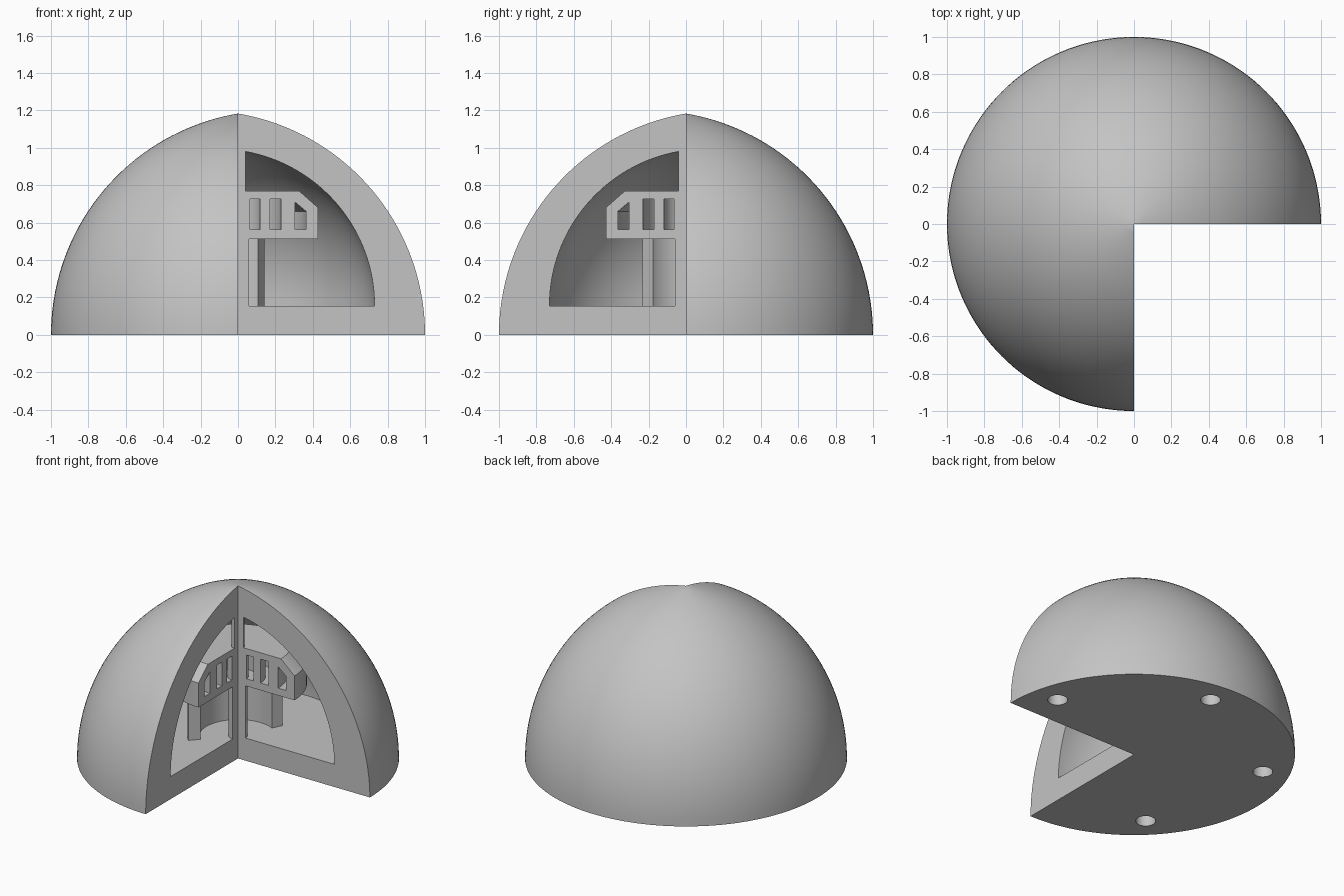
import bpy, bmesh
from math import radians, cos, sin, sqrt, pi, atan2
from mathutils import Matrix, Vector

cube = bpy.data.objects.get("Cube")
if cube:
    bpy.data.objects.remove(cube, do_unlink=True)

GREY = (0.55, 0.55, 0.55, 1.0)
grey = bpy.data.materials.new("plain_grey")
grey.use_nodes = True
grey.diffuse_color = GREY
grey.node_tree.nodes["Principled BSDF"].inputs["Base Color"].default_value = GREY


def arc(center_x, center_z, radius, start, end, steps):
    """Points (r, z) along a circular arc."""
    angles = [start + (end - start) * i / steps for i in range(steps + 1)]
    return [(center_x + radius * cos(a), center_z + radius * sin(a)) for a in angles]


def sweep(name, loops, start, end, steps):
    """Sweep closed (r, z) loops about z and cap both ends; later loops are holes."""
    bm = bmesh.new()
    rings = []
    for loop in loops:
        rows = []
        for i in range(steps + 1):
            a = start + (end - start) * i / steps
            rows.append([bm.verts.new((r * cos(a), r * sin(a), z)) for r, z in loop])
        n = len(loop)
        for low, high in zip(rows, rows[1:]):
            for j in range(n):
                k = (j + 1) % n
                if loop[j][0] > 0 or loop[k][0] > 0:
                    bm.faces.new((low[j], low[k], high[k], high[j]))
        rings.append((rows[0], rows[-1]))
    # End caps
    for side, angle in ((0, start), (1, end)):
        edges = []
        for ring in rings:
            pts = ring[side]
            for j, v in enumerate(pts):
                w = pts[(j + 1) % len(pts)]
                edges.append(bm.edges.get((v, w)) or bm.edges.new((v, w)))
        bmesh.ops.triangle_fill(bm, edges=edges, use_beauty=True,
                                normal=Vector((-sin(angle), cos(angle), 0)))
    bmesh.ops.remove_doubles(bm, verts=bm.verts[:], dist=1e-5)
    bmesh.ops.recalc_face_normals(bm, faces=bm.faces[:])
    return finish(name, bm)


def finish(name, bm):
    mesh = bpy.data.meshes.new(name)
    bm.to_mesh(mesh)
    bm.free()
    mesh.materials.append(grey)
    obj = bpy.data.objects.new(name, mesh)
    bpy.context.collection.objects.link(obj)
    return obj


def smooth(obj):
    bpy.ops.object.select_all(action="DESELECT")
    obj.select_set(True)
    bpy.context.view_layer.objects.active = obj
    bpy.ops.object.shade_smooth_by_angle(angle=radians(25))


# Pointed outer skin: the arc centre sits beyond the axis
FLOOR, CEILING = 0.155, 0.513
offset = 0.2
outer_arc = arc(-offset, 0, 1 + offset, 0, atan2(sqrt(1 + 2 * offset), offset), 36)
outer_arc[-1] = (0, outer_arc[-1][1])
outer = [(0, 0)] + outer_arc

# Chamber around the central column and drum
offset = 0.108
radius = 0.73 + offset
top = atan2(sqrt(radius ** 2 - (0.04 + offset) ** 2), 0.04 + offset)
chamber = arc(-offset, FLOOR, radius, 0, top, 32) + [
    (0.04, 0.77), (0.326, 0.77), (0.428, 0.68), (0.428, CEILING),
    (0.058, CEILING), (0.058, FLOOR)]

# Ring channels inside the drum
channels = [[(a, 0.563), (b, 0.563), (b, 0.726), (a, 0.726)]
            for a, b in ((0.065, 0.118), (0.171, 0.23))]
channels.append([(0.304, 0.563), (0.364, 0.563), (0.364, 0.66), (0.304, 0.71)])

dome = sweep("cutaway_dome", [outer, chamber] + channels, 0, 1.5 * pi, 108)

# Curved wall carrying the drum
wall = sweep("curved_support_wall",
             [[(0.24, FLOOR - 0.005), (0.315, FLOOR - 0.005),
               (0.315, CEILING + 0.005), (0.24, CEILING + 0.005)]],
             radians(63.5), radians(227.5), 64)

# Round sockets in the underside
bm = bmesh.new()
for i in range(4):
    a = radians(15 + 70 * i)
    bmesh.ops.create_cone(bm, cap_ends=True, segments=32, radius1=0.062, radius2=0.062,
                          depth=0.3, matrix=Matrix.Translation((0.828 * cos(a), 0.828 * sin(a), 0)))
cutter = finish("socket_cutter", bm)
cutter.hide_render = True
cutter.display_type = "WIRE"
boolean = dome.modifiers.new("sockets", "BOOLEAN")
boolean.operation = "DIFFERENCE"
boolean.solver = "EXACT"
boolean.object = cutter

# Bake the sockets, then shade
bpy.ops.object.select_all(action="DESELECT")
dome.select_set(True)
bpy.context.view_layer.objects.active = dome
bpy.ops.object.modifier_apply(modifier=boolean.name)
bpy.data.objects.remove(cutter, do_unlink=True)
smooth(dome)
smooth(wall)
